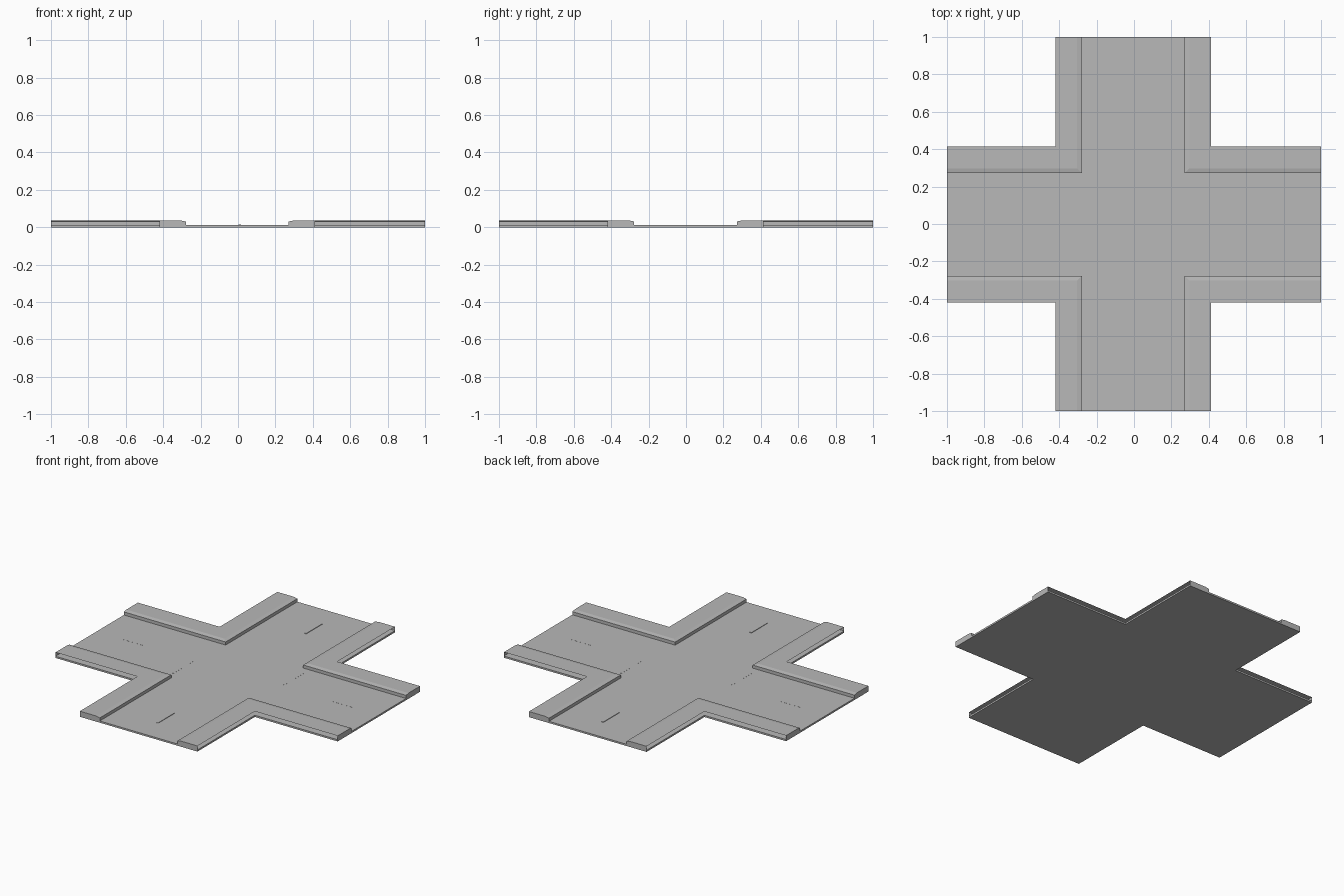
import bpy
import bmesh
from mathutils import Vector

cube = bpy.data.objects.get("Cube")
if cube:
    bpy.data.objects.remove(cube, do_unlink=True)

OUT, CURB, ROAD_Z = 0.417, 0.275, 0.011
SHIFT = Vector((-0.004, -0.002))   # the lanes sit slightly off centre

grey = bpy.data.materials.new("plain grey")
grey.use_nodes = True
colour = (0.48, 0.48, 0.48, 1)
grey.diffuse_color = colour
grey.node_tree.nodes["Principled BSDF"].inputs["Base Color"].default_value = colour


def finish(name, bm):
    mesh = bpy.data.meshes.new(name)
    bm.to_mesh(mesh)
    bm.free()
    mesh.materials.append(grey)
    obj = bpy.data.objects.new(name, mesh)
    bpy.context.collection.objects.link(obj)
    return obj


def place(x, y, z):
    """Shift lane edges, keeping the outer ends on the unit square."""
    return (x if abs(x) == 1 else x + SHIFT.x,
            y if abs(y) == 1 else y + SHIFT.y, z)


# Cross-shaped road slab
bm = bmesh.new()
outline = []
for sx, sy in ((1, 1), (-1, 1), (-1, -1), (1, -1)):
    corner = [(sx, sy * OUT), (sx * OUT, sy * OUT), (sx * OUT, sy)]
    outline += corner if sx * sy > 0 else corner[::-1]
base = bm.faces.new([bm.verts.new(place(x, y, 0)) for x, y in outline])
raised = bmesh.ops.extrude_face_region(bm, geom=[base])["geom"]
bmesh.ops.translate(bm, vec=(0, 0, ROAD_Z),
                    verts=[v for v in raised if isinstance(v, bmesh.types.BMVert)])
bmesh.ops.recalc_face_normals(bm, faces=bm.faces)
finish("road_slab", bm)

# L-shaped pavements: curb face, sloped lip, flat top and end caps, open at the back
PROFILE = [(CURB, ROAD_Z), (CURB, 0.031), (0.300, 0.036), (OUT, 0.036)]


def pavement(name, sx, sy):
    bm = bmesh.new()
    rows = []
    for d, z in PROFILE + [(OUT, ROAD_Z)]:
        path = ((1, d), (d, d), (d, 1))
        rows.append([bm.verts.new(place(sx * x, sy * y, z)) for x, y in path])
    for low, high in zip(rows[:3], rows[1:4]):
        for i in range(2):
            bm.faces.new((low[i], low[i + 1], high[i + 1], high[i]))
    bm.faces.new([r[0] for r in rows])
    bm.faces.new([r[2] for r in reversed(rows)])
    bm.normal_update()
    top = max(bm.faces, key=lambda f: f.calc_center_median().z)
    if top.normal.z < 0:
        bmesh.ops.reverse_faces(bm, faces=bm.faces)
    finish(name, bm)


for sx, side in ((1, "left"), (-1, "right")):
    for sy, end in ((-1, "front"), (1, "back")):
        pavement(f"pavement_{end}_{side}", sx, sy)


# Lane dashes and stop lines
def plate(name, x, y, width, length, height):
    bm = bmesh.new()
    bmesh.ops.create_cube(bm, size=1)
    bmesh.ops.scale(bm, vec=(width, length, height), verts=bm.verts)
    bmesh.ops.translate(bm, vec=(x, y, ROAD_Z + height / 2), verts=bm.verts)
    finish(name, bm)


for s, end, side in ((-1, "front", "right"), (1, "back", "left")):
    plate(f"lane_dash_{end}", 0.01, s * 0.75, 0.013, 0.165, 0.003)
    plate(f"lane_dash_{side}", s * 0.75, 0, 0.165, 0.013, 0.0005)
    plate(f"stop_line_{side}", s * 0.31, s * 0.12, 0.013, 0.2, 0.0005)
